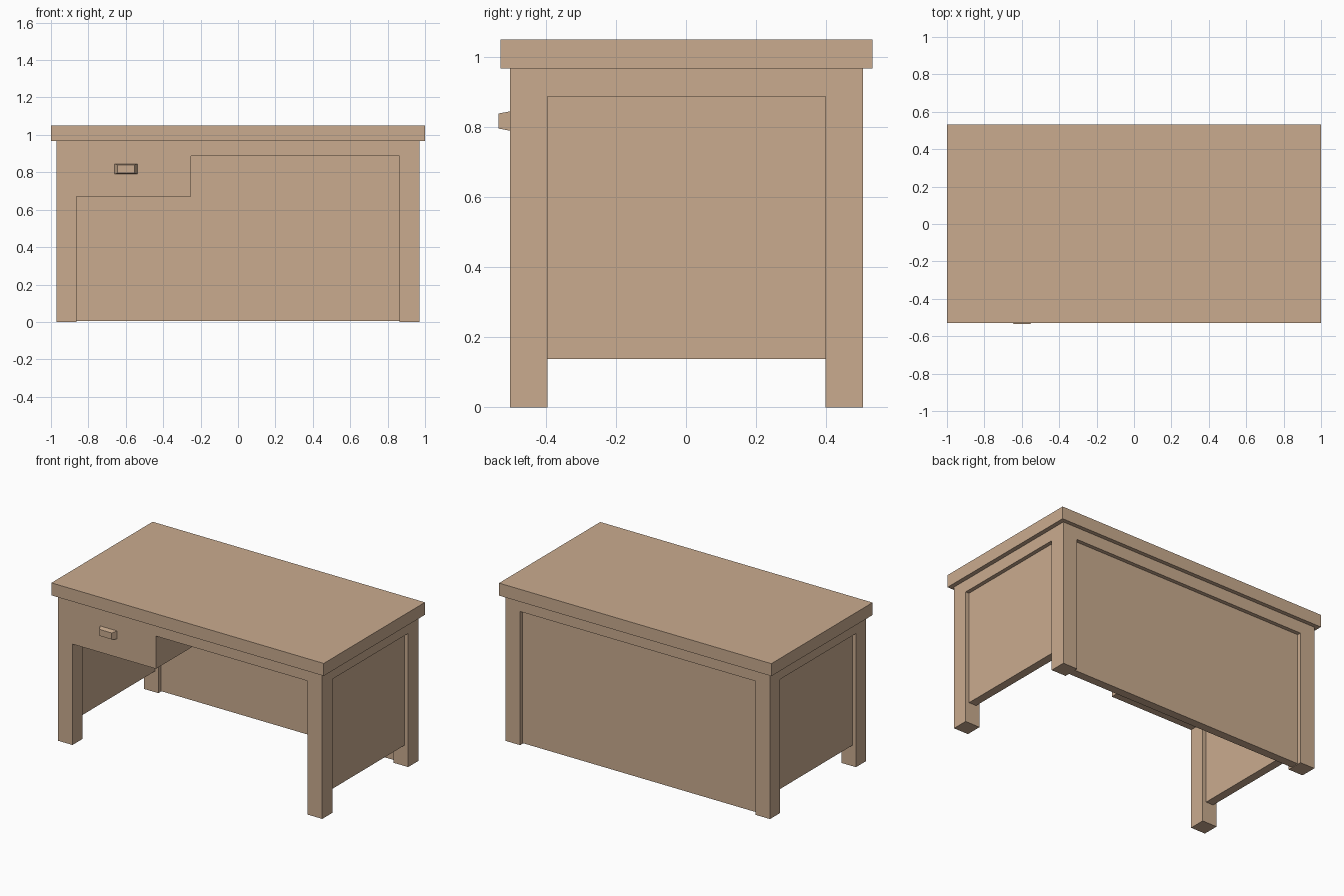
import bpy, bmesh

if "Cube" in bpy.data.objects:
    bpy.data.objects.remove(bpy.data.objects["Cube"])

wood = bpy.data.materials.new("tan wood")
wood.diffuse_color = (0.59, 0.41, 0.275, 1)
wood.use_nodes = True
wood.node_tree.nodes["Principled BSDF"].inputs["Base Color"].default_value = wood.diffuse_color

# Main dimensions
X_OUT, X_IN = 0.971, 0.864        # leg outer and inner faces
Y_F, Y_FI = -0.503, -0.396        # front leg faces
Y_BI, Y_B = 0.398, 0.506          # back leg faces
Z_RAIL, Z_TOP, Z_MAX = 0.887, 0.967, 1.05
INSET = 0.026                     # panel recess on both sides


def box(name, x0, x1, y0, y1, z0, z1):
    bm = bmesh.new()
    bmesh.ops.create_cube(bm, size=1)
    for v in bm.verts:
        v.co.x = x1 if v.co.x > 0 else x0
        v.co.y = y1 if v.co.y > 0 else y0
        v.co.z = z1 if v.co.z > 0 else z0
    me = bpy.data.meshes.new(name)
    bm.to_mesh(me)
    bm.free()
    me.materials.append(wood)
    ob = bpy.data.objects.new(name, me)
    bpy.context.collection.objects.link(ob)
    return ob


# Table top and the flush frame below it
box("table_top", -1, 1, -0.529, 0.533, Z_TOP, Z_MAX)
box("top_frame", -X_OUT, X_OUT, Y_F, Y_B, Z_RAIL, Z_TOP)

# Legs and recessed side panels
for side, s in (("left", -1), ("right", 1)):
    x0, x1 = sorted((s * X_IN, s * X_OUT))
    box(side + "_front_leg", x0, x1, Y_F, Y_FI, 0, Z_RAIL)
    box(side + "_back_leg", x0, x1, Y_BI, Y_B, 0, Z_RAIL)
    box(side + "_panel", x0 + INSET, x1 - INSET, Y_FI, Y_BI, 0.138, Z_RAIL)

# Back panel reaches almost to the floor
box("back_panel", -X_IN, X_IN, Y_BI + INSET, Y_B - INSET, 0.004, Z_RAIL)

# Drawer case under the left half
box("drawer", -X_IN, -0.25, Y_F, Y_BI + INSET, 0.67, Z_RAIL)

# Tapered drawer handle
handle = box("drawer_handle", -0.66, -0.537, -0.535, Y_F, 0.79, 0.845)
for v in handle.data.vertices:
    if v.co.y < -0.52:
        v.co.x = -0.5985 + (v.co.x + 0.5985) * 0.74
        v.co.z = 0.8175 + (v.co.z - 0.8175) * 0.78
